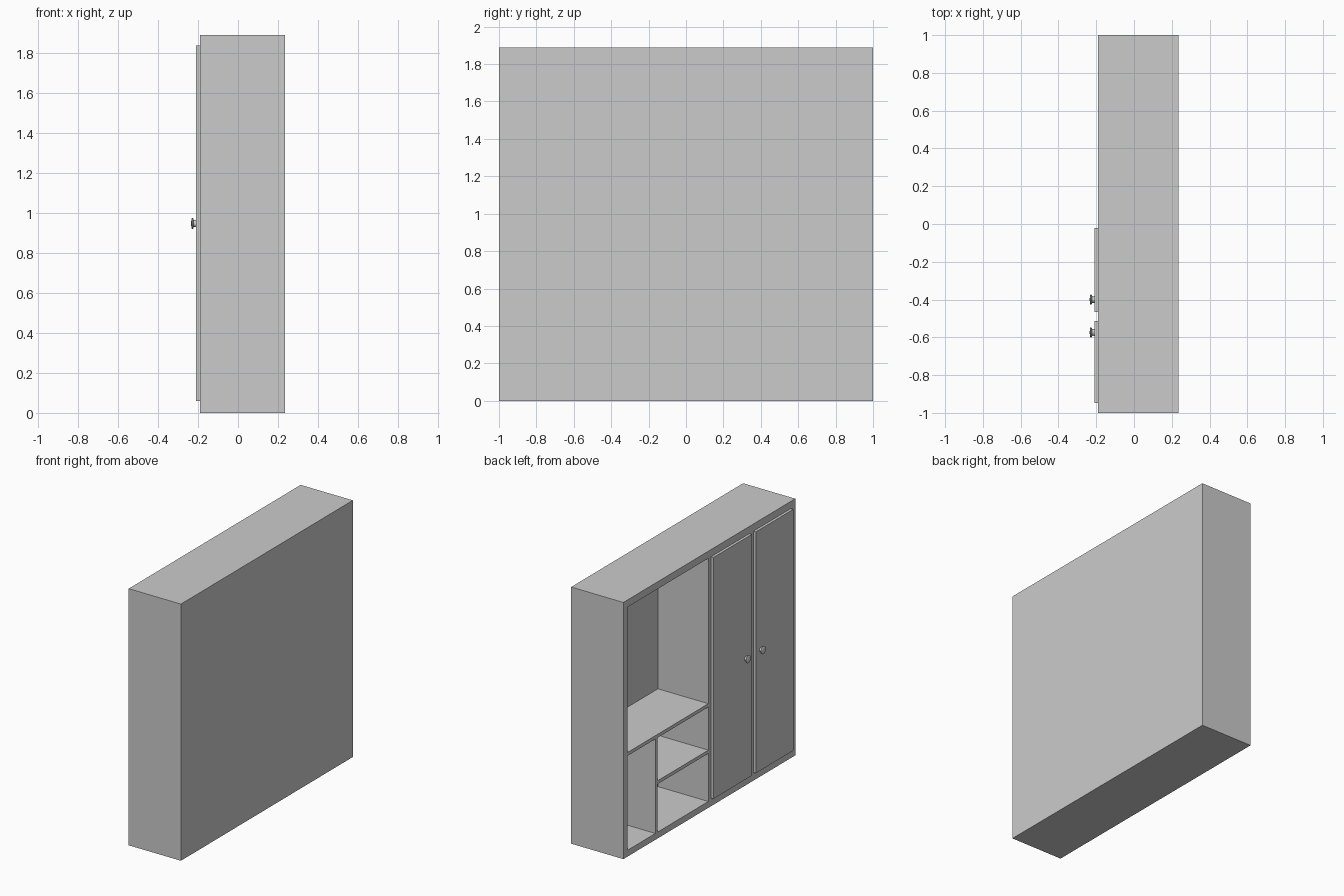
import bpy
import bmesh
from math import pi
from mathutils import Matrix, Vector

old = bpy.data.objects.get("Cube")
if old:
    bpy.data.objects.remove(old, do_unlink=True)

grey = bpy.data.materials.new("plain grey")
grey.use_nodes = True
GREY = (0.6, 0.6, 0.6, 1)
grey.diffuse_color = GREY
grey.node_tree.nodes["Principled BSDF"].inputs["Base Color"].default_value = GREY


def add_object(name, bm):
    bmesh.ops.recalc_face_normals(bm, faces=bm.faces)
    mesh = bpy.data.meshes.new(name)
    bm.to_mesh(mesh)
    bm.free()
    mesh.materials.append(grey)
    obj = bpy.data.objects.new(name, mesh)
    bpy.context.collection.objects.link(obj)
    return obj


def box(name, xs, ys, zs):
    bm = bmesh.new()
    bmesh.ops.create_cube(bm, size=1)
    lo, hi = Vector((xs[0], ys[0], zs[0])), Vector((xs[1], ys[1], zs[1]))
    bm.transform(Matrix.Translation((lo + hi) / 2) @ Matrix.Diagonal((hi - lo).to_4d()))
    return add_object(name, bm)


def knob(name, y, z):
    # Profile of (x, radius), turned about the x axis
    profile = [(-0.209, 0.019), (-0.215, 0.017), (-0.222, 0.018), (-0.224, 0.026),
               (-0.229, 0.028), (-0.233, 0.022), (-0.235, 0.0)]
    bm = bmesh.new()
    verts = [bm.verts.new((x, r, 0)) for x, r in profile]
    edges = [bm.edges.new(pair) for pair in zip(verts, verts[1:])]
    bmesh.ops.spin(bm, geom=verts + edges, cent=(0, 0, 0), axis=(1, 0, 0),
                   angle=2 * pi, steps=20)
    bmesh.ops.remove_doubles(bm, verts=bm.verts, dist=0.0001)
    bm.transform(Matrix.Translation((0, y, z)))
    obj = add_object(name, bm)
    bpy.ops.object.select_all(action="DESELECT")
    obj.select_set(True)
    bpy.context.view_layer.objects.active = obj
    bpy.ops.object.shade_smooth_by_angle(angle=0.6)


# Main sizes: the open face is towards -x
FRONT, BACK, INNER = -0.19, 0.235, 0.22
HEIGHT, FLOOR, CEILING, SIDE = 1.89, 0.047, 1.837, 0.953
depth = (FRONT, INNER)
inside = (FLOOR, CEILING)

# Outer carcass
box("back_panel", (INNER, BACK), (-1, 1), (0, HEIGHT))
box("top_panel", depth, (-1, 1), (CEILING, HEIGHT))
box("bottom_panel", depth, (-1, 1), (0, FLOOR))
box("side_panel_shelves", depth, (SIDE, 1), inside)
box("side_panel_doors", depth, (-1, -SIDE), inside)

# Uprights and shelves
box("centre_upright", depth, (-0.03, 0.012), inside)
box("door_upright", depth, (-0.52, -0.46), inside)
box("large_shelf", depth, (0.012, SIDE), (0.742, 0.767))
box("lower_upright", depth, (0.603, 0.628), (FLOOR, 0.742))
box("small_shelf", depth, (0.012, 0.603), (0.4, 0.425))

# Doors and knobs
for side, ys, knob_y in (("inner", (-0.466, -0.021), -0.4),
                         ("outer", (-0.948, -0.513), -0.574)):
    box(side + "_door", (-0.21, FRONT + 0.004), ys, (0.06, 1.837))
    knob(side + "_knob", knob_y, 0.947)
